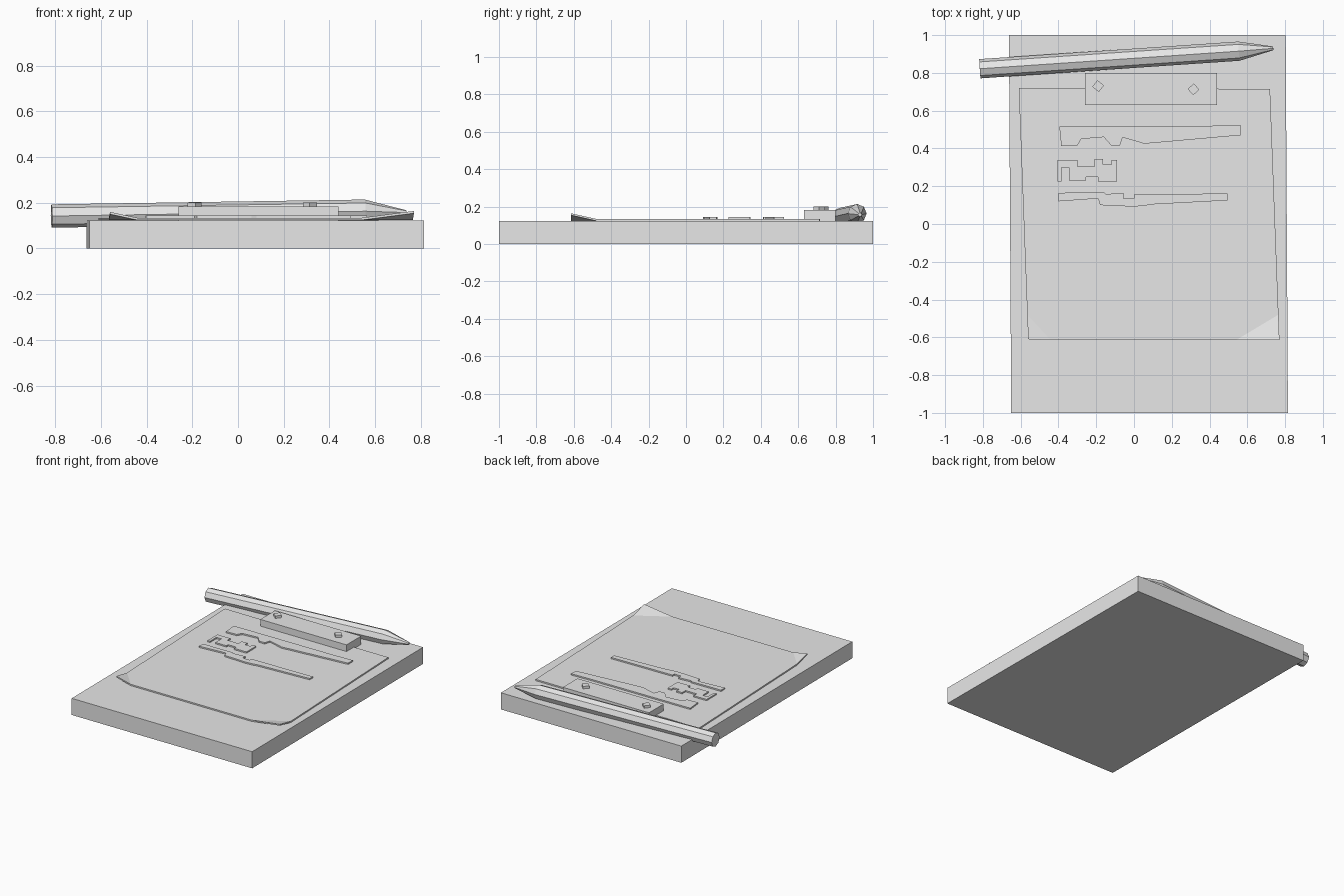
import bpy, bmesh, math
from mathutils import Vector

if "Cube" in bpy.data.objects:
    bpy.data.objects.remove(bpy.data.objects["Cube"])

grey = bpy.data.materials.new("light grey")
grey.diffuse_color = (0.8, 0.8, 0.8, 1)
grey.use_nodes = True
grey.node_tree.nodes["Principled BSDF"].inputs["Base Color"].default_value = grey.diffuse_color


def finish(name, bm):
    bmesh.ops.recalc_face_normals(bm, faces=bm.faces)
    me = bpy.data.meshes.new(name)
    bm.to_mesh(me)
    bm.free()
    me.materials.append(grey)
    ob = bpy.data.objects.new(name, me)
    bpy.context.collection.objects.link(ob)
    return ob


def slab(name, outline, z0, z1):
    """Extrude a flat outline from z0 up to z1."""
    bm = bmesh.new()
    face = bm.faces.new([bm.verts.new((x, y, z0)) for x, y in outline])
    ext = bmesh.ops.extrude_face_region(bm, geom=[face])
    for v in ext["geom"]:
        if isinstance(v, bmesh.types.BMVert):
            v.co.z = z1
    return finish(name, bm)


# Board and clip
slab("board", [(-0.65, -1), (0.815, -1), (0.803, 1), (-0.662, 1)], 0, 0.122)
slab("clip", [(-0.26, 0.63), (0.44, 0.63), (0.44, 0.80), (-0.26, 0.80)], 0.122, 0.183)

# Diamond studs on the clip
for side, x, y, turn in (("left", -0.19, 0.73, 0.1), ("right", 0.315, 0.713, -0.05)):
    pts = [(x + 0.031 * math.cos(turn + k * math.pi / 2),
            y + 0.031 * math.sin(turn + k * math.pi / 2)) for k in range(4)]
    slab(side + "_stud", pts, 0.175, 0.201)

# Paper sheet with two lifted corners
bm = bmesh.new()
top, lift, thick = 0.134, 0.164, 0.010
main = [bm.verts.new((x, y, top)) for x, y in
        ((-0.61, 0.72), (-0.565, -0.48), (-0.44, -0.615),
         (0.54, -0.615), (0.765, -0.48), (0.72, 0.715))]
left = bm.verts.new((-0.56, -0.61, lift - 0.004))
right = bm.verts.new((0.77, -0.615, lift))
bm.faces.new(main)
bm.faces.new((main[1], left, main[2]))
bm.faces.new((main[3], right, main[4]))
ext = bmesh.ops.extrude_face_region(bm, geom=bm.faces[:], use_keep_orig=True)
for v in ext["geom"]:
    if isinstance(v, bmesh.types.BMVert):
        v.co.z -= thick
finish("paper", bm)

# Raised scribble lines on the paper
scribbles = {
    "upper": [(-0.395, 0.515), (-0.385, 0.412), (-0.30, 0.415), (-0.28, 0.45),
              (-0.16, 0.46), (-0.12, 0.415), (-0.075, 0.415), (-0.06, 0.458),
              (0.055, 0.425), (0.565, 0.47), (0.565, 0.525), (0.41, 0.52)],
    "middle": [(-0.405, 0.34), (-0.405, 0.226), (-0.385, 0.226), (-0.385, 0.30),
               (-0.345, 0.30), (-0.345, 0.23), (-0.255, 0.23), (-0.255, 0.25),
               (-0.19, 0.25), (-0.19, 0.226), (-0.09, 0.226), (-0.09, 0.34),
               (-0.12, 0.34), (-0.12, 0.315), (-0.165, 0.315), (-0.165, 0.345),
               (-0.21, 0.345), (-0.21, 0.305), (-0.30, 0.305), (-0.30, 0.34)],
    "lower": [(-0.40, 0.165), (-0.40, 0.12), (-0.19, 0.135), (-0.18, 0.10),
              (-0.005, 0.092), (0.06, 0.097), (0.08, 0.103), (0.495, 0.125),
              (0.495, 0.162), (0.0, 0.155), (0.0, 0.135), (-0.055, 0.135),
              (-0.055, 0.165), (-0.15, 0.158), (-0.16, 0.168)],
}
for name, pts in scribbles.items():
    slab(name + "_scribble", pts, 0.128, 0.144)

# Eight-sided pencil lying across the top, tapered to a blunt tip
bm = bmesh.new()
rings = []
for centre, radius in (((-0.816, 0.822, 0.142), 0.051),
                       ((0.555, 0.915, 0.163), 0.051),
                       ((0.737, 0.930, 0.157), 0.010)):
    axis = Vector((1.371, 0.093, 0.021)).normalized()
    across = Vector((0, 0, 1)).cross(axis).normalized()
    up = axis.cross(across)
    rings.append([bm.verts.new(Vector(centre) + radius * (
        across * math.cos(k * math.pi / 4) + up * math.sin(k * math.pi / 4)))
        for k in range(8)])
for a, b in zip(rings, rings[1:]):
    for k in range(8):
        n = (k + 1) % 8
        bm.faces.new((a[k], a[n], b[n], b[k]))
bm.faces.new(rings[0])
bm.faces.new(rings[-1])
finish("pencil", bm)
